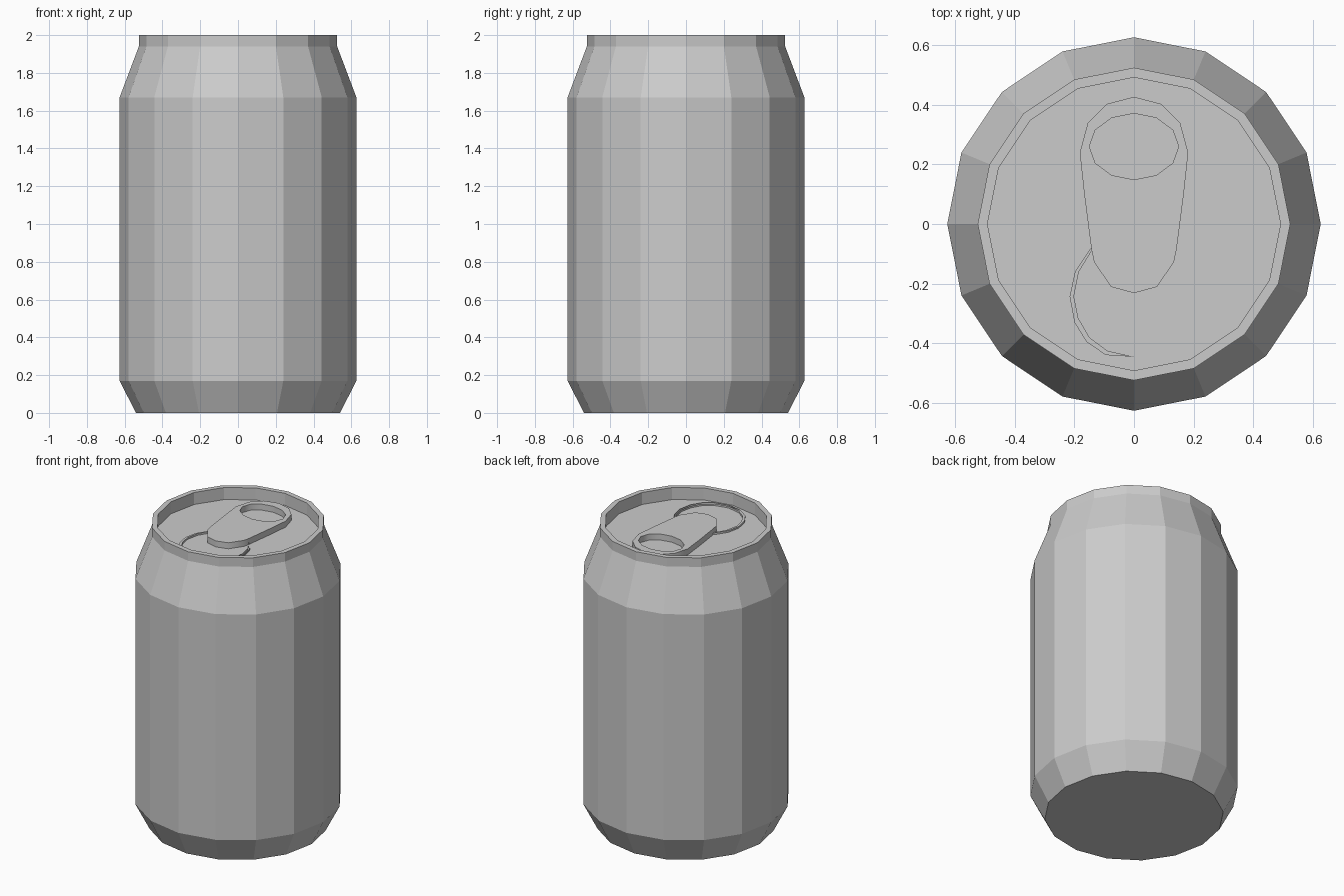
import bpy, bmesh
from math import sin, cos, pi

if "Cube" in bpy.data.objects:
    bpy.data.objects.remove(bpy.data.objects["Cube"])

SIDES = 16
LID_Z = 1.92


def lathe(name, profile):
    """Turn an (r, z) profile into a closed flat-faced solid."""
    bm = bmesh.new()
    rings = [[bm.verts.new((r * cos(2 * pi * i / SIDES), r * sin(2 * pi * i / SIDES), z))
              for i in range(SIDES)] for r, z in profile]
    for a, b in zip(rings, rings[1:]):
        for i in range(SIDES):
            j = (i + 1) % SIDES
            bm.faces.new((a[i], a[j], b[j], b[i]))
    bm.faces.new(rings[0][::-1])
    bm.faces.new(rings[-1])
    mesh = bpy.data.meshes.new(name)
    bm.to_mesh(mesh)
    bm.free()
    obj = bpy.data.objects.new(name, mesh)
    bpy.context.collection.objects.link(obj)
    return obj


def plate(name, loops, z0, z1):
    """Extrude filled 2D outlines (inner loops become holes) from z0 to z1."""
    curve = bpy.data.curves.new(name, 'CURVE')
    curve.dimensions = '2D'
    curve.fill_mode = 'BOTH'
    curve.extrude = (z1 - z0) / 2
    for pts in loops:
        s = curve.splines.new('POLY')
        s.points.add(len(pts) - 1)
        for p, (x, y) in zip(s.points, pts):
            p.co = (x, y, 0, 1)
        s.use_cyclic_u = True
    obj = bpy.data.objects.new(name, curve)
    obj.location.z = (z0 + z1) / 2
    bpy.context.collection.objects.link(obj)
    bpy.ops.object.select_all(action='DESELECT')
    obj.select_set(True)
    bpy.context.view_layer.objects.active = obj
    bpy.ops.object.convert(target='MESH')
    return bpy.context.object


def mirrored(half):
    """Complete a right-hand outline whose ends lie on x = 0."""
    return half + [(-x, y) for x, y in half[-2:0:-1]]


def ellipse(cy, rx, ry, n):
    return [(rx * sin(2 * pi * i / n), cy + ry * cos(2 * pi * i / n)) for i in range(n)]


# Can body with base taper, shoulder, rim and recessed lid
lathe("can_body", [(0.54, 0), (0.627, 0.17), (0.627, 1.67), (0.525, 1.94),
                   (0.525, 2.0), (0.492, 2.0), (0.492, LID_Z)])

# Pull tab with finger hole
tab = mirrored([(0, 0.427), (0.092, 0.403), (0.155, 0.34), (0.182, 0.24), (0.167, 0.1),
                (0.143, -0.085), (0.134, -0.128), (0.077, -0.211), (0, -0.232)])
plate("pull_tab", [tab, ellipse(0.26, 0.15, 0.111, 12)], LID_Z, LID_Z + 0.04)

# Thin raised outline around the mouth opening
mouth = [mirrored([(0, -0.03), (0.08 * k, -0.04), (0.148 * k, -0.084), (0.198 * k, -0.16),
                   (0.216 * k, -0.243), (0.2 * k, -0.33 + d), (0.16 * k, -0.395 + d),
                   (0.095 * k, -0.44 + d), (0, -0.46 + d)])
         for k, d in ((1, 0), (0.935, 0.014))]
plate("mouth_ridge", mouth, LID_Z, LID_Z + 0.012)
